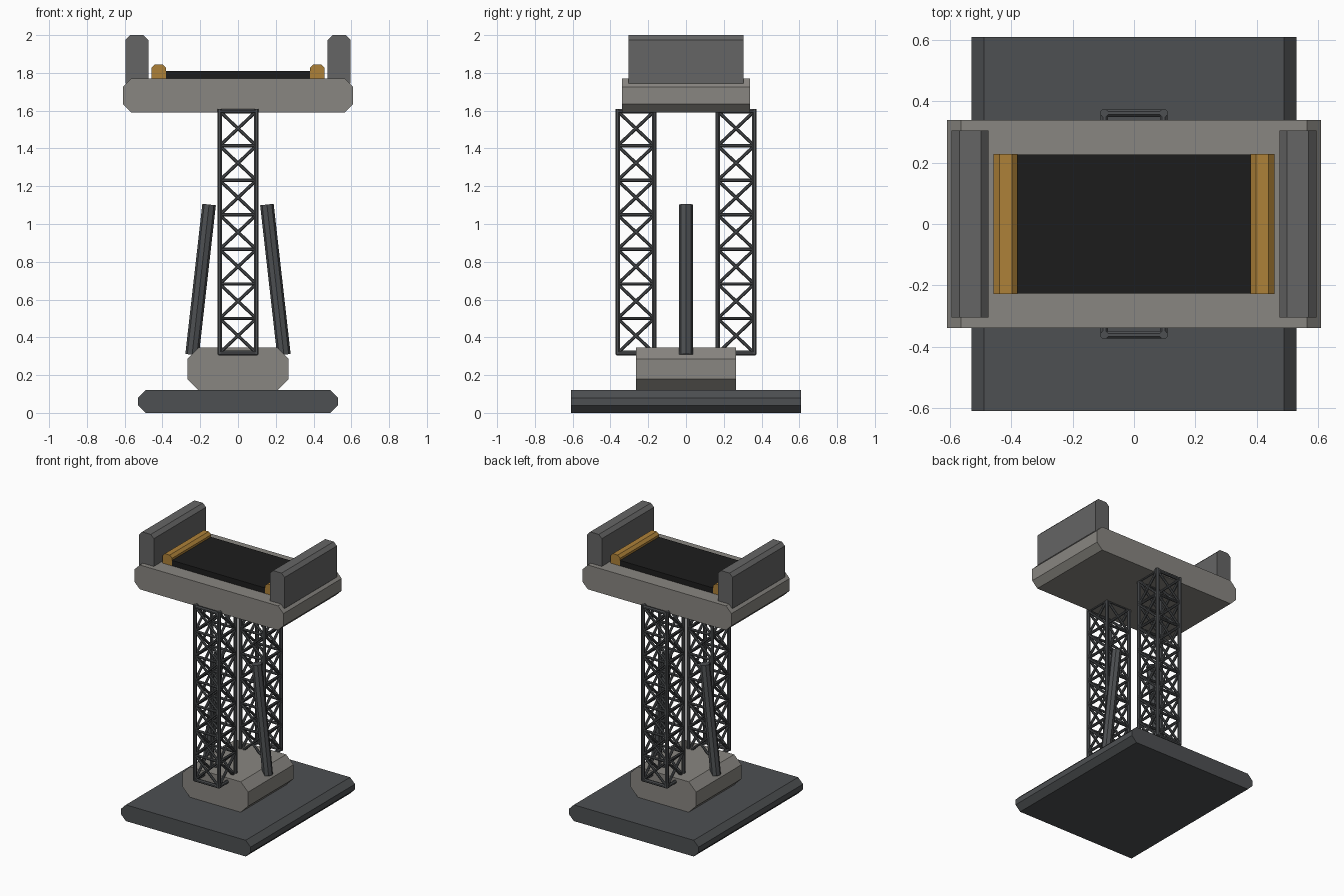
import bpy, bmesh, math
from mathutils import Vector, Matrix

if "Cube" in bpy.data.objects:
    bpy.data.objects.remove(bpy.data.objects["Cube"])


def material(name, color):
    m = bpy.data.materials.new(name)
    m.diffuse_color = (*color, 1)
    m.use_nodes = True
    m.node_tree.nodes["Principled BSDF"].inputs["Base Color"].default_value = m.diffuse_color
    return m


DARK = material("dark_metal", (0.075, 0.08, 0.085))
MID = material("mid_grey", (0.13, 0.13, 0.13))
LIGHT = material("warm_grey", (0.25, 0.24, 0.22))
AMBER = material("amber", (0.42, 0.22, 0.04))
BLACK = material("black", (0.012, 0.012, 0.012))


def finish(name, bm, mat):
    bmesh.ops.recalc_face_normals(bm, faces=bm.faces[:])
    me = bpy.data.meshes.new(name)
    bm.to_mesh(me)
    bm.free()
    me.materials.append(mat)
    ob = bpy.data.objects.new(name, me)
    bpy.context.collection.objects.link(ob)
    return ob


def slab(name, x0, x1, z0, z1, half_y, c, mat):
    """Block with an eight-sided front profile, extruded along y."""
    pts = [(x0 + c, z0), (x1 - c, z0), (x1, z0 + c), (x1, z1 - c),
           (x1 - c, z1), (x0 + c, z1), (x0, z1 - c), (x0, z0 + c)]
    bm = bmesh.new()
    face = bm.faces.new([bm.verts.new((x, -half_y, z)) for x, z in pts])
    ext = bmesh.ops.extrude_face_region(bm, geom=[face], use_keep_orig=True)
    verts = [g for g in ext["geom"] if isinstance(g, bmesh.types.BMVert)]
    bmesh.ops.translate(bm, verts=verts, vec=(0, 2 * half_y, 0))
    return finish(name, bm, mat)


def rod(bm, a, b, r, sides=8, turn=0.0):
    a, b = Vector(a), Vector(b)
    d = b - a
    rot = d.to_track_quat('Z', 'Y').to_matrix().to_4x4()
    mat = Matrix.Translation((a + b) / 2) @ rot @ Matrix.Rotation(turn, 4, 'Z')
    bmesh.ops.create_cone(bm, cap_ends=True, segments=sides, radius1=r,
                          radius2=r, depth=d.length, matrix=mat)


# Base, pedestal and deck
slab("base_plate", -0.53, 0.53, 0, 0.12, 0.61, 0.04, DARK)
slab("pedestal", -0.268, 0.268, 0.12, 0.345, 0.265, 0.06, LIGHT)
slab("deck", -0.61, 0.61, 1.59, 1.77, 0.34, 0.045, LIGHT)

# Black pad on the deck
bm = bmesh.new()
bmesh.ops.create_cube(bm, size=1, matrix=Matrix.Translation((0, 0, 1.785))
                      @ Matrix.Diagonal((0.80, 0.455, 0.05, 1)))
finish("deck_pad", bm, BLACK)

# Side walls, amber strips and leaning struts
for side, s in (("left", -1), ("right", 1)):
    x = sorted((s * 0.475, s * 0.595))
    slab(side + "_wall", *x, 1.72, 2.0, 0.305, 0.025, MID)
    x = sorted((s * 0.38, s * 0.458))
    slab(side + "_amber_strip", *x, 1.74, 1.845, 0.228, 0.019, AMBER)
    bm = bmesh.new()
    rod(bm, (s * 0.243, 0, 0.308), (s * 0.153, 0, 1.103), 0.036)
    finish(side + "_strut", bm, DARK)

# Lattice towers: legs, rungs and crossed braces on all four faces
BAYS, LOW, HIGH, W = 7, 0.317, 1.597, 0.097
step = (HIGH - LOW) / BAYS
flat = math.pi / 8
for end, cy in (("front", -0.265), ("back", 0.265)):
    bm = bmesh.new()
    corners = [(-W, cy - W), (W, cy - W), (W, cy + W), (-W, cy + W)]
    for i, p in enumerate(corners):
        q = corners[(i + 1) % 4]
        rod(bm, (*p, LOW - 0.008), (*p, HIGH + 0.012), 0.0135, turn=flat)
        for k in range(BAYS + 1):
            z = LOW + k * step
            rod(bm, (*p, z), (*q, z), 0.013 if k in (0, BAYS) else 0.0095, turn=flat)
            if k < BAYS:
                rod(bm, (*p, z), (*q, z + step), 0.0095, turn=flat)
                rod(bm, (*q, z), (*p, z + step), 0.0095, turn=flat)
    finish(end + "_lattice_tower", bm, DARK)
